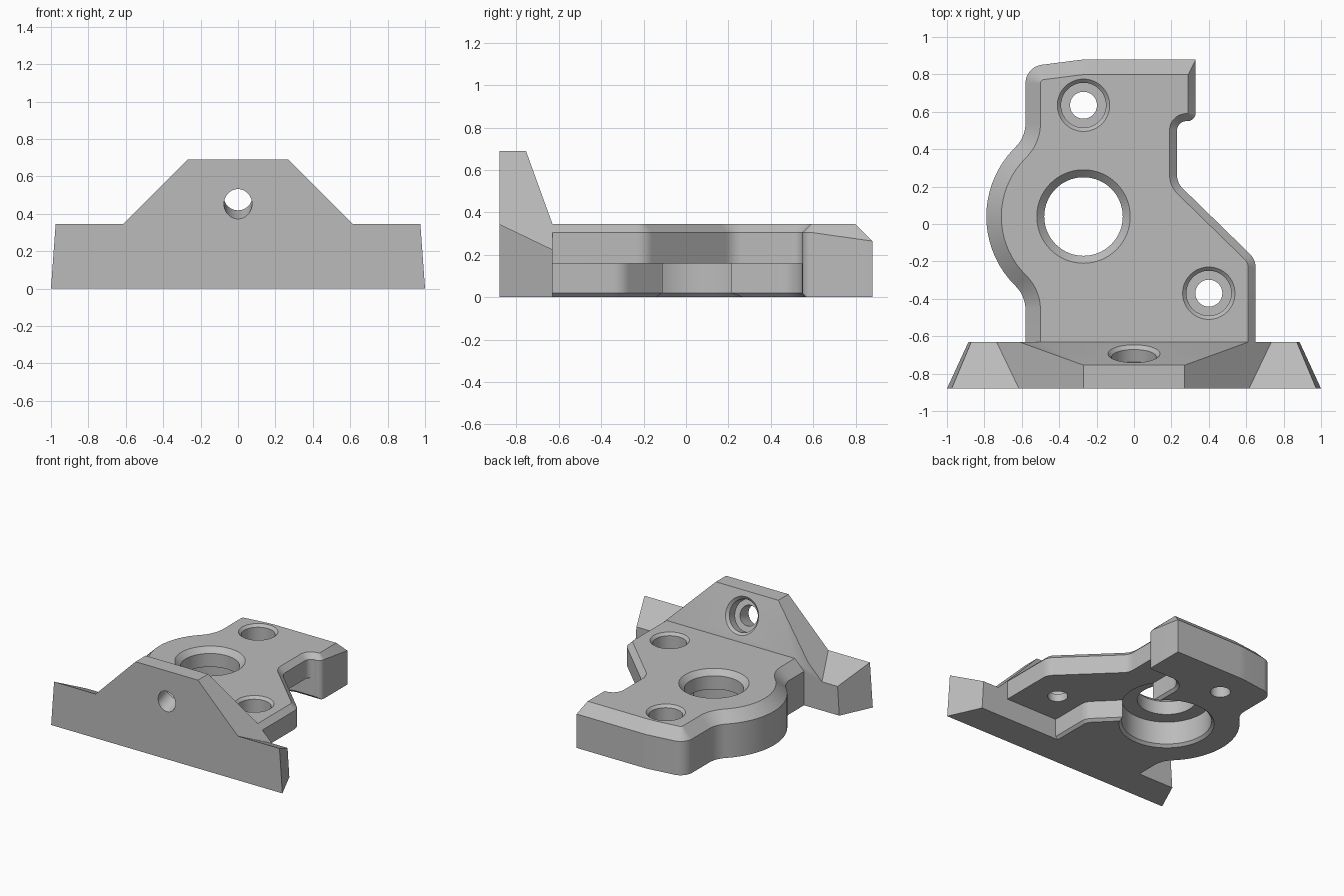
import bpy, bmesh, math
from mathutils import Vector, Matrix

cube = bpy.data.objects.get("Cube")
if cube:
    bpy.data.objects.remove(cube, do_unlink=True)

grey = bpy.data.materials.new("plain_grey")
grey.use_nodes = True
grey.diffuse_color = (0.5, 0.5, 0.5, 1)
grey.node_tree.nodes["Principled BSDF"].inputs["Base Color"].default_value = (0.5, 0.5, 0.5, 1)

TOP = 0.345
BACK = -0.63


def make_object(name, bm):
    bmesh.ops.recalc_face_normals(bm, faces=bm.faces)
    mesh = bpy.data.meshes.new(name)
    bm.to_mesh(mesh)
    bm.free()
    mesh.materials.append(grey)
    ob = bpy.data.objects.new(name, mesh)
    bpy.context.collection.objects.link(ob)
    return ob


def loft(name, rings):
    """Skin closed rings of equal length and cap both ends."""
    bm = bmesh.new()
    loops = [[bm.verts.new(p) for p in ring] for ring in rings]
    n = len(loops[0])
    for a, b in zip(loops, loops[1:]):
        for i in range(n):
            j = (i + 1) % n
            bm.faces.new((a[i], a[j], b[j], b[i]))
    bm.faces.new(loops[0][::-1])
    bm.faces.new(loops[-1])
    return make_object(name, bm)


def rounded(corners):
    """Polygon from (x, y, fillet radius) corners."""
    pts = []
    for i, (x, y, r) in enumerate(corners):
        p = Vector((x, y))
        if r == 0:
            pts.append(p)
            continue
        a = (Vector(corners[i - 1][:2]) - p).normalized()
        b = (Vector(corners[(i + 1) % len(corners)][:2]) - p).normalized()
        half = a.angle(b) / 2
        centre = p + (a + b).normalized() * r / math.sin(half)
        start = p + a * r / math.tan(half) - centre
        end = p + b * r / math.tan(half) - centre
        sweep = start.angle_signed(end)
        steps = max(4, round(abs(sweep) / math.radians(5)))
        for k in range(steps + 1):
            pts.append(centre + Matrix.Rotation(-sweep * k / steps, 2) @ start)
    return pts


def edge_normals(pts):
    out = []
    for i, p in enumerate(pts):
        d = (pts[(i + 1) % len(pts)] - p).normalized()
        out.append(Vector((d.y, -d.x)))
    return out


def inset(pts, widths):
    """Move every edge inwards by its own width."""
    normals = edge_normals(pts)
    out = []
    for i, p in enumerate(pts):
        n0, n1, w0, w1 = normals[i - 1], normals[i], widths[i - 1], widths[i]
        det = n0.x * n1.y - n0.y * n1.x
        if abs(det) < 0.01:
            out.append(p - n1 * max(w0, w1))
        else:
            out.append(p + Vector((w1 * n0.y - w0 * n1.y, w0 * n1.x - w1 * n0.x)) / det)
    return out


def at(pts, z):
    return [(p.x, p.y, z) for p in pts]


def hull(name, half):
    """Convex solid from points mirrored in x."""
    bm = bmesh.new()
    for x, y, z in half:
        for s in (-1, 1):
            bm.verts.new((s * x, y, z))
    bmesh.ops.convex_hull(bm, input=bm.verts)
    bmesh.ops.dissolve_limit(bm, angle_limit=0.01, verts=bm.verts, edges=bm.edges)
    return make_object(name, bm)


def combine(target, tool, operation):
    mod = target.modifiers.new("combine", "BOOLEAN")
    mod.object, mod.operation, mod.solver = tool, operation, "EXACT"
    graph = bpy.context.evaluated_depsgraph_get()
    mesh = bpy.data.meshes.new_from_object(target.evaluated_get(graph))
    target.modifiers.clear()
    target.data = mesh
    bpy.data.objects.remove(tool, do_unlink=True)


def drill(target, profile, matrix):
    """Cut a turned hole given as (radius, height) steps."""
    seg = 64
    turns = [2 * math.pi * k / seg for k in range(seg)]
    rings = [[matrix @ Vector((r * math.cos(t), r * math.sin(t), z)) for t in turns]
             for r, z in profile]
    combine(target, loft("hole_cutter", rings), "DIFFERENCE")


# Mounting block: rounded outline with a wide chamfer left and back, narrow on the right
outline = rounded([(-0.58, -0.72, 0), (0.65, -0.72, 0), (0.65, -0.19, 0.1), (0.23, 0.22, 0.1),
                   (0.23, 0.55, 0.05), (0.33, 0.55, 0.045), (0.33, 0.88, 0), (-0.27, 0.88, 0.5),
                   (-0.58, 0.84, 0.1), (-0.58, 0.465, 0.18), (-1.005, 0.04, 0.52),
                   (-0.58, -0.385, 0.18)])
widths = []
for p, n in zip(outline, edge_normals(outline)):
    if n.y < -0.9 and p.y < -0.7:
        widths.append(0)
    elif n.x < -0.01 or (n.y > 0.9 and p.y > 0.8):
        widths.append(0.08)
    else:
        widths.append(0.04)
shoulder = [(p.x, p.y, TOP - max(widths[i - 1], widths[i])) for i, p in enumerate(outline)]
bracket = loft("mount_bracket", [at(outline, 0), shoulder, at(inset(outline, widths), TOP)])

# Underside recess with a slightly flared lower rim
recess = rounded([(0.2, BACK, 0), (1, BACK, 0), (1, 0.548, 0), (0, 0.548, 0.12),
                  (0, -0.1, 0.06), (0.2, -0.3, 0.1)])
flare = inset(recess, [-0.02] * len(recess))
combine(bracket, loft("recess_cutter", [at(flare, -0.05), at(flare, 0), at(recess, 0.02),
                                        at(recess, 0.16)]), "DIFFERENCE")

# Front plate: low tapered bar plus a raised centre with a sloping back
bar = hull("front_bar", [(1, -0.88, 0), (0.975, -0.88, TOP), (0.885, BACK, 0), (0.87, BACK, 0.225)])
raised = hull("raised_centre", [(0.27, -0.88, 0.69), (0.27, -0.755, 0.69), (0.615, BACK, TOP),
                                (0.735, BACK, 0.225), (0.735, -0.88, 0.225),
                                (0.735, BACK, 0.1), (0.735, -0.88, 0.1)])
combine(bar, raised, "UNION")
combine(bracket, bar, "UNION")

# Large bore, wider from below
drill(bracket, [(0.35, -0.01), (0.32, 0.02), (0.32, 0.2), (0.21, 0.2), (0.21, 0.305),
                (0.26, 0.355)], Matrix.Translation((-0.27, 0.04, 0)))

# Two counterbored screw holes
for x, y in ((-0.27, 0.635), (0.4, -0.37)):
    drill(bracket, [(0.072, -0.01), (0.072, 0.22), (0.12, 0.22), (0.12, 0.325), (0.15, 0.355)],
          Matrix.Translation((x, y, 0)))

# Tilted screw hole, square to the sloping back of the plate
axis = Vector((0, TOP, 0.125))
tilt = axis.to_track_quat("Z", "Y").to_matrix().to_4x4()
drill(bracket, [(0.075, -0.4), (0.075, -0.09), (0.12, -0.09), (0.12, -0.02), (0.15, 0.01)],
      Matrix.Translation((0, -0.693, 0.52)) @ tilt)

bpy.ops.object.select_all(action="DESELECT")
bracket.select_set(True)
bpy.context.view_layer.objects.active = bracket
bpy.ops.object.shade_smooth_by_angle(angle=math.radians(25))
